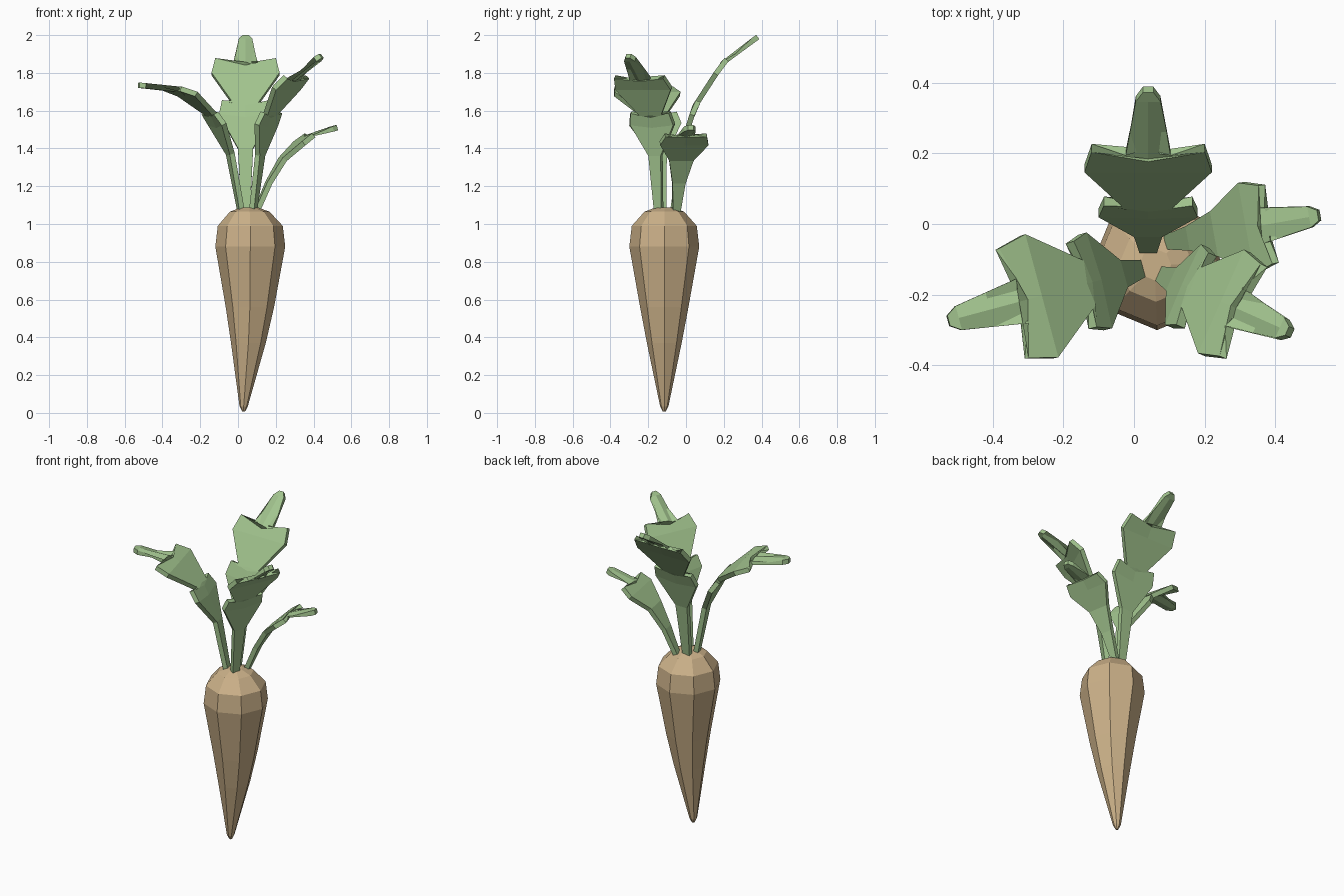
import bpy, bmesh
from math import sin, cos, pi, radians, hypot

if "Cube" in bpy.data.objects:
    bpy.data.objects.remove(bpy.data.objects["Cube"])


def material(name, rgb):
    m = bpy.data.materials.new(name)
    m.diffuse_color = (*rgb, 1)
    m.use_nodes = True
    m.node_tree.nodes["Principled BSDF"].inputs["Base Color"].default_value = m.diffuse_color
    return m


def add_object(name, bm, mat):
    bmesh.ops.recalc_face_normals(bm, faces=bm.faces)
    me = bpy.data.meshes.new(name)
    bm.to_mesh(me)
    bm.free()
    me.materials.append(mat)
    ob = bpy.data.objects.new(name, me)
    bpy.context.collection.objects.link(ob)
    return ob


root_mat = material("root_tan", (0.60, 0.44, 0.25))
leaf_mat = material("leaf_green", (0.36, 0.55, 0.27))

# Root: eight-sided rings (centre x, z, radius), tip bends slightly to the left
RINGS = [(0.03, 0.008, 0.008), (0.03, 0.035, 0.022), (0.055, 0.37, 0.092),
         (0.063, 0.56, 0.128), (0.065, 0.88, 0.185), (0.065, 0.99, 0.172),
         (0.062, 1.065, 0.105), (0.06, 1.088, 0.045)]
bm = bmesh.new()
loops = [[bm.verts.new((cx + r * cos(k * pi / 4), -0.115 + r * sin(k * pi / 4), z))
          for k in range(8)] for cx, z, r in RINGS]
for a, b in zip(loops, loops[1:]):
    for k in range(8):
        n = (k + 1) % 8
        bm.faces.new((a[k], a[n], b[n], b[k]))
bm.faces.new(loops[0])
bm.faces.new(loops[-1])
add_object("root", bm, root_mat)

# Leaf outlines: (spine fraction, edge fraction, half width)
TWO_LOBES = [(0, 0, .024), (.31, .31, .04), (.47, .485, .14), (.53, .56, .125),
             (.55, .54, .065), (.72, .72, .18), (.775, .81, .16),
             (.79, .78, .065), (.97, .97, .035), (1, 1, .015)]
ONE_LOBE = [(0, 0, .02), (.25, .25, .035), (.47, .47, .065), (.66, .66, .13),
            (.74, .77, .112), (.755, .745, .05), (.96, .96, .03), (1, 1, .015)]


def along(path, f):
    """Point on a polyline at fraction f of its length."""
    segs = [hypot(b[0] - a[0], b[1] - a[1]) for a, b in zip(path, path[1:])]
    s = f * sum(segs)
    for a, b, l in zip(path, path[1:], segs):
        if s <= l + 1e-6:
            t = s / l
            return a[0] + (b[0] - a[0]) * t, a[1] + (b[1] - a[1]) * t
        s -= l
    return path[-1]


def leaf(name, base, azimuth, path, outline, width=1.0):
    """Bent leaf: path is (outward distance, height), mirrored about its spine."""
    c, s = cos(radians(azimuth)), sin(radians(azimuth))
    bm = bmesh.new()

    def vert(f, w):
        d, z = along(path, f)
        return bm.verts.new((base[0] + d * c - w * s, base[1] + d * s + w * c, z))

    rows = [(vert(e, -w * width), vert(f, 0), vert(e, w * width)) for f, e, w in outline]
    for a, b in zip(rows, rows[1:]):
        for k in (0, 1):
            bm.faces.new((a[k], a[k + 1], b[k + 1], b[k]))
    ob = add_object(name, bm, leaf_mat)
    mod = ob.modifiers.new("thickness", "SOLIDIFY")
    mod.thickness = 0.028
    mod.offset = 0


# Four leaves fanning out of the crown
leaf("back_leaf", (0.04, -0.07), 90,
     [(0, 1.07), (.035, 1.36), (.115, 1.62), (.27, 1.86), (.45, 1.99)], TWO_LOBES)
leaf("left_leaf", (0.03, -0.125), 195,
     [(.015, 1.07), (.075, 1.38), (.165, 1.57), (.335, 1.71), (.575, 1.735)], TWO_LOBES)
leaf("front_right_leaf", (0.08, -0.145), -24,
     [(0, 1.07), (.04, 1.36), (.085, 1.56), (.215, 1.75), (.395, 1.89)], TWO_LOBES, 0.89)
leaf("right_leaf", (0.1, -0.05), 10,
     [(0, 1.07), (.065, 1.22), (.14, 1.345), (.27, 1.465), (.43, 1.51)], ONE_LOBE)
